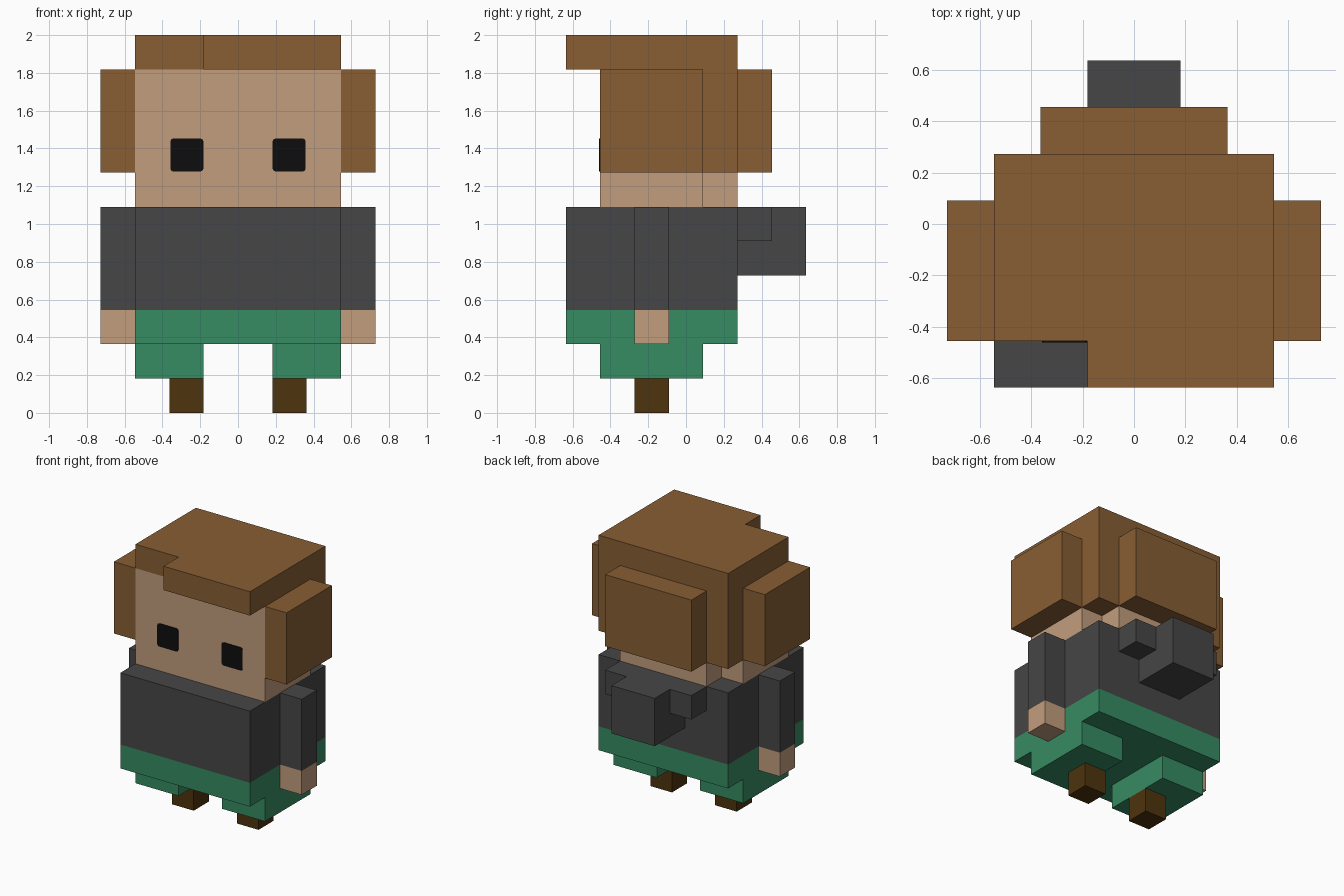
import bpy, bmesh

cube = bpy.data.objects.get("Cube")
if cube:
    bpy.data.objects.remove(cube, do_unlink=True)

U = 2 / 11  # size of one block; all part sizes below are in blocks


def material(name, rgb):
    lin = [((c / 255 + 0.055) / 1.055) ** 2.4 if c > 10 else c / 255 / 12.92 for c in rgb]
    m = bpy.data.materials.new(name)
    m.use_nodes = True
    m.diffuse_color = (*lin, 1)
    bsdf = next(n for n in m.node_tree.nodes if n.type == 'BSDF_PRINCIPLED')
    bsdf.inputs["Base Color"].default_value = (*lin, 1)
    return m


HAIR = material("hair brown", (136, 94, 52))
SKIN = material("skin", (193, 157, 125))
SHIRT = material("dark grey", (70, 70, 70))
GREEN = material("trouser green", (54, 139, 98))
BOOT = material("boot brown", (78, 51, 14))
BLACK = material("eye black", (13, 13, 13))


def prism(name, mat, outline, z0, z1):
    """Extrude a plan outline (anticlockwise x, y points) from z0 to z1."""
    bm = bmesh.new()
    base = bm.faces.new([bm.verts.new((x * U, y * U, z0 * U)) for x, y in outline])
    top = bmesh.ops.extrude_face_region(bm, geom=[base])["geom"]
    bmesh.ops.translate(bm, vec=(0, 0, (z1 - z0) * U),
                        verts=[g for g in top if isinstance(g, bmesh.types.BMVert)])
    bmesh.ops.recalc_face_normals(bm, faces=bm.faces)
    mesh = bpy.data.meshes.new(name)
    bm.to_mesh(mesh)
    bm.free()
    mesh.materials.append(mat)
    ob = bpy.data.objects.new(name, mesh)
    bpy.context.collection.objects.link(ob)
    return ob


def box(name, mat, x, y, z):
    return prism(name, mat, [(x[0], y[0]), (x[1], y[0]), (x[1], y[1]), (x[0], y[1])], *z)


def pair(name, mat, x, y, z):
    """The same box on the left (+x) and the right (-x)."""
    return (box("left_" + name, mat, x, y, z),
            box("right_" + name, mat, (-x[1], -x[0]), y, z))


# Legs, hips and torso
pair("boot", BOOT, (1, 2), (-1.5, -0.5), (0, 1))
pair("leg", GREEN, (1, 3), (-2.5, 0.5), (1, 2))
box("hips", GREEN, (-3, 3), (-3.5, 1.5), (2, 3))
box("torso", SHIRT, (-3, 3), (-3.5, 1.5), (3, 6))

# Arms
pair("sleeve", SHIRT, (3, 4), (-1.5, -0.5), (3, 6))
pair("hand", SKIN, (3, 4), (-1.5, -0.5), (2, 3))

# Pack on the back with a block on each side
box("back_pack", SHIRT, (-1, 1), (1.5, 3.5), (4, 6))
pair("pack_block", SHIRT, (1, 2), (1.5, 2.5), (5, 6))

# Head, narrower at the nape
prism("head", SKIN, [(-3, -2.5), (3, -2.5), (3, 0.5), (2, 0.5),
                     (2, 1.5), (-2, 1.5), (-2, 0.5), (-3, 0.5)], 6, 10)

# Hair: cap with a notch in the fringe, corners, sides and back
prism("hair_cap", HAIR, [(-1, -3.5), (3, -3.5), (3, 1.5), (-3, 1.5),
                         (-3, -2.5), (-1, -2.5)], 10, 11)
pair("hair_corner", HAIR, (2, 3), (0.5, 1.5), (7, 10))
pair("hair_side", HAIR, (3, 4), (-2.5, 0.5), (7, 10))
box("hair_back", HAIR, (-2, 2), (1.5, 2.5), (7, 10))

# Eyes: thin plates with clipped corners
for eye in pair("eye", BLACK, (1.01, 1.97), (-2.53, -2.5), (7.03, 7.99)):
    bm = bmesh.new()
    bm.from_mesh(eye.data)
    edges = [e for e in bm.edges if abs(e.verts[0].co.y - e.verts[1].co.y) > 0.001]
    bmesh.ops.bevel(bm, geom=edges, offset=0.015, segments=2, profile=0.5, affect='EDGES')
    bm.to_mesh(eye.data)
    bm.free()
